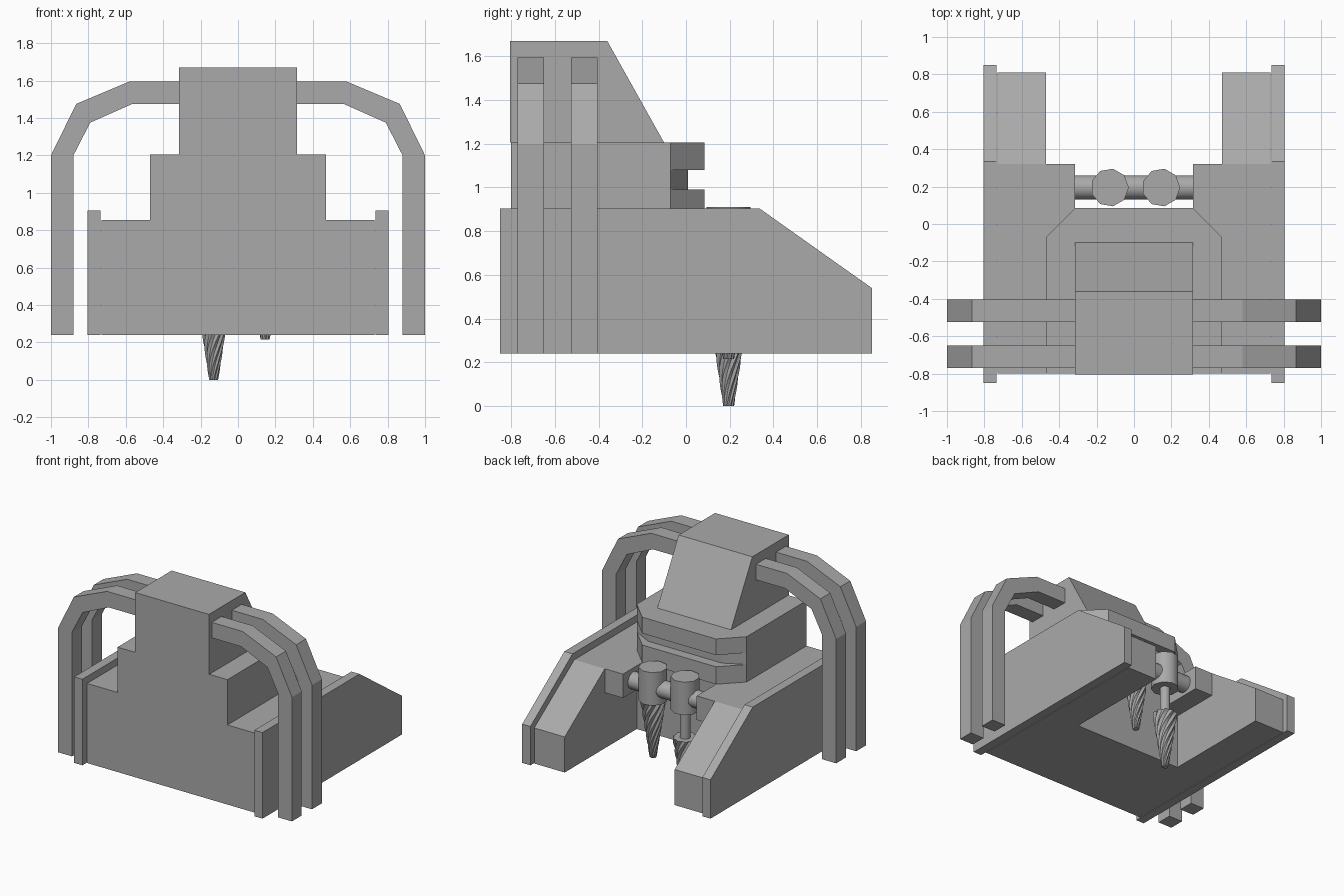
import bpy, bmesh, math
from mathutils import Vector

if "Cube" in bpy.data.objects:
    bpy.data.objects.remove(bpy.data.objects["Cube"])

grey = bpy.data.materials.new("machine_grey")
grey.diffuse_color = (0.4, 0.4, 0.4, 1)
grey.use_nodes = True
grey.node_tree.nodes["Principled BSDF"].inputs["Base Color"].default_value = grey.diffuse_color


def make(name, bm, smooth=False):
    bmesh.ops.recalc_face_normals(bm, faces=bm.faces)
    me = bpy.data.meshes.new(name)
    bm.to_mesh(me)
    bm.free()
    me.materials.append(grey)
    ob = bpy.data.objects.new(name, me)
    bpy.context.collection.objects.link(ob)
    if smooth:
        bpy.ops.object.select_all(action='DESELECT')
        ob.select_set(True)
        bpy.context.view_layer.objects.active = ob
        bpy.ops.object.shade_smooth_by_angle(angle=math.radians(45))
    return ob


def prism(name, pts, axis, lo, hi):
    """Extrude a 2D outline along an axis: x uses (y,z), y uses (x,z), z uses (x,y)."""
    bm = bmesh.new()

    def place(p, d):
        return {'x': (d, *p), 'y': (p[0], d, p[1]), 'z': (*p, d)}[axis]

    face = bm.faces.new([bm.verts.new(place(p, lo)) for p in pts])
    ext = bmesh.ops.extrude_face_region(bm, geom=[face])
    shift = Vector(place((0, 0), hi - lo))
    bmesh.ops.translate(bm, vec=shift,
                        verts=[v for v in ext['geom'] if isinstance(v, bmesh.types.BMVert)])
    return make(name, bm)


def mirrored(half):
    return half + [(-x, y) for x, y in reversed(half)]


def rod(name, sides, r, start, end):
    bm = bmesh.new()
    start, end = Vector(start), Vector(end)
    axis = end - start
    bmesh.ops.create_cone(bm, cap_ends=True, segments=sides, radius1=r, radius2=r,
                          depth=axis.length)
    if axis.x:
        bmesh.ops.rotate(bm, verts=bm.verts, matrix=axis.to_track_quat('Z', 'Y').to_matrix())
    else:  # put a corner on +x
        rot = Vector((0, 1, 0)).rotation_difference(Vector((1, 0, 0))).to_matrix()
        first = max(bm.verts, key=lambda v: v.co.y)
        if first.co.y > r * 0.999:
            bmesh.ops.rotate(bm, verts=bm.verts, matrix=rot)
    bmesh.ops.translate(bm, verts=bm.verts, vec=(start + end) / 2)
    return make(name, bm, True)


def drill_bit(name, x, y, z0):
    """Tapered bit with twisted flutes."""
    bm = bmesh.new()
    flutes, levels, length = 10, 18, 0.44
    rings = []
    for k in range(levels + 1):
        t = k / levels
        r = 0.025 + 0.067 * t
        ring = []
        for i in range(flutes * 2):
            a = math.pi * i / flutes + t * math.tau * 0.5
            rr = r if i % 2 else r * 0.84
            ring.append(bm.verts.new((x + rr * math.cos(a), y + rr * math.sin(a), z0 + length * t)))
        rings.append(ring)
    n = flutes * 2
    for a, b in zip(rings, rings[1:]):
        for i in range(n):
            bm.faces.new((a[i], a[(i + 1) % n], b[(i + 1) % n], b[i]))
    bm.faces.new(rings[0])
    bm.faces.new(rings[-1])
    make(name, bm, False)


# Hull: solid rear with a notch between two sloped arms
prism("hull", [(-0.73, -0.80), (0.73, -0.80), (0.73, -0.07), (-0.73, -0.07)], 'z', 0.24, 0.855)
for s, side in ((-1, "left"), (1, "right")):
    prism(side + "_arm", [(-0.07, 0.24), (0.81, 0.24), (0.81, 0.515), (0.32, 0.855), (-0.07, 0.855)],
          'x', s * 0.47, s * 0.73)
    prism(side + "_side_plate", [(-0.85, 0.24), (0.85, 0.24), (0.85, 0.54), (0.335, 0.905),
                                 (-0.85, 0.905)], 'x', s * 0.735, s * 0.805)
    # Bracket holding the drill bar
    prism(side + "_bracket", [(-0.07, 0.67), (0.32, 0.67), (0.32, 0.855), (-0.07, 0.855)],
          'x', s * 0.315, s * 0.47)
    # Curved pipes from the tower to the ground line
    arch = [(1, 0.24), (1, 1.2), (0.865, 1.475), (0.58, 1.595), (0.315, 1.595), (0.315, 1.475),
            (0.565, 1.475), (0.79, 1.375), (0.88, 1.2), (0.88, 0.24)]
    for label, y in (("front", -0.77), ("rear", -0.525)):
        prism(f"{side}_{label}_pipe", [(s * x, z) for x, z in arch], 'y', y, y + 0.12)

# Cabin base: two chamfered slabs with a recessed slot between
slab = mirrored([(0.47, -0.80), (0.47, -0.07), (0.315, 0.085)])
slot = mirrored([(0.47, -0.80), (0.47, -0.07), (0.315, 0.01)])
prism("cabin_lower_slab", slab, 'z', 0.855, 0.99)
prism("cabin_slot", slot, 'z', 0.99, 1.08)
prism("cabin_upper_slab", slab, 'z', 1.08, 1.205)

# Tower with sloped face
prism("tower", [(-0.805, 1.205), (-0.10, 1.205), (-0.36, 1.67), (-0.805, 1.67)], 'x', -0.315, 0.315)

# Drill assembly
rod("drill_bar", 20, 0.065, (-0.32, 0.195, 0.76), (0.32, 0.195, 0.76))
for label, x, z in (("left", -0.13, 0.0), ("right", 0.145, 0.215)):
    rod(label + "_drill_head", 9, 0.102, (x, 0.195, 0.655), (x, 0.195, 0.91))
    rod(label + "_drill_shaft", 12, 0.038, (x, 0.195, z + 0.43), (x, 0.195, 0.67))
    drill_bit(label + "_drill_bit", x, 0.195, z)
